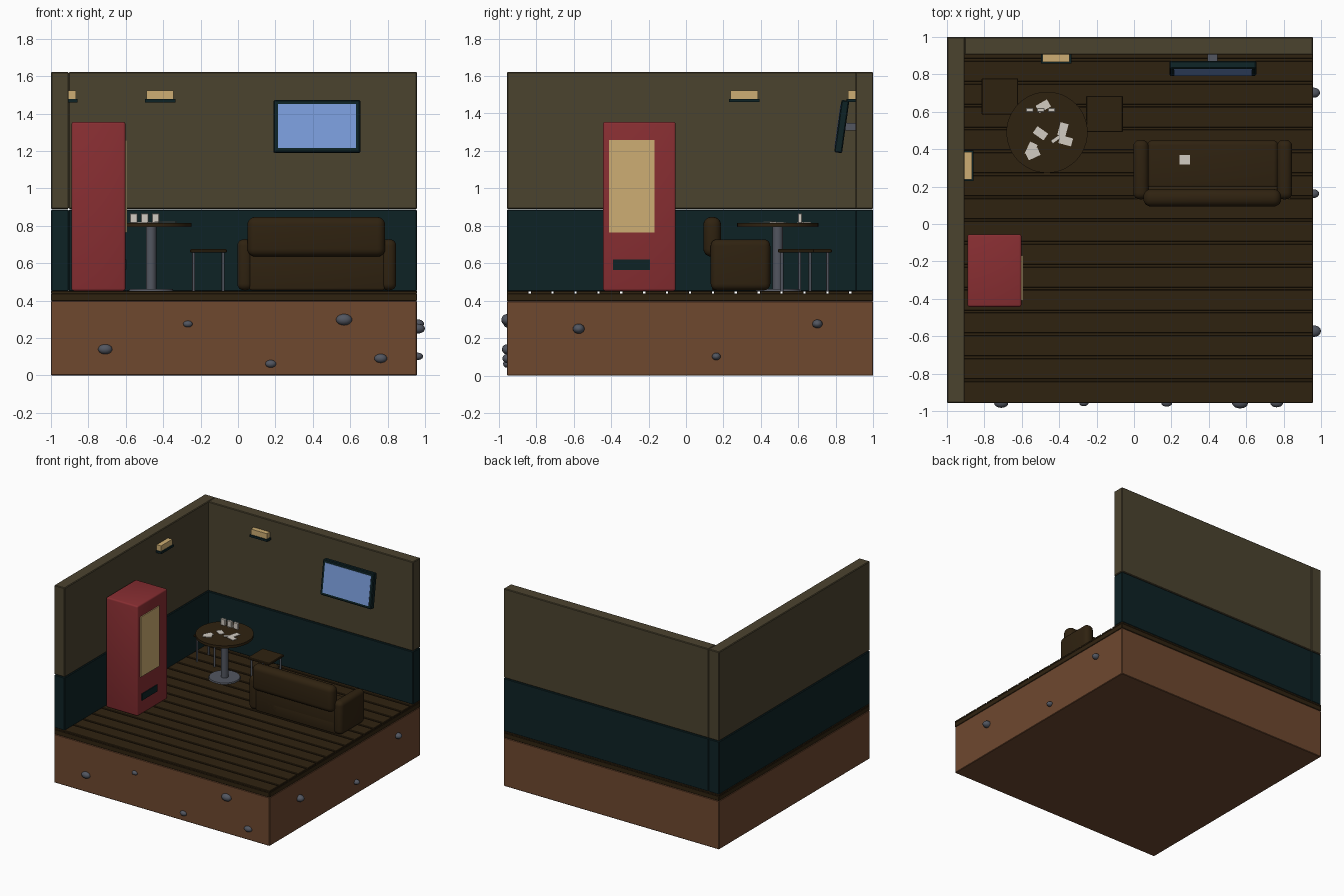
import bpy, bmesh, math
from mathutils import Matrix, Vector

if "Cube" in bpy.data.objects:
    bpy.data.objects.remove(bpy.data.objects["Cube"])


def material(name, rgb):
    lin = [(c / 255 / 12.92) if c < 11 else ((c / 255 + 0.055) / 1.055) ** 2.4 for c in rgb]
    m = bpy.data.materials.new(name)
    m.diffuse_color = (*lin, 1)
    m.use_nodes = True
    m.node_tree.nodes["Principled BSDF"].inputs["Base Color"].default_value = m.diffuse_color
    return m


SOIL = material("soil brown", (110, 72, 47))
WOOD = material("dark wood", (47, 34, 16))
OLIVE = material("olive wall", (75, 67, 47))
TEAL = material("dark teal", (13, 34, 37))
RED = material("red", (136, 46, 50))
TAN = material("warm tan", (205, 174, 115))
BLUE = material("screen blue", (122, 156, 218))
GREY = material("metal grey", (82, 86, 96))
PAPER = material("paper white", (210, 204, 194))


def finish(name, bm, mat, smooth=False):
    me = bpy.data.meshes.new(name)
    bm.normal_update()
    bm.to_mesh(me)
    bm.free()
    me.materials.append(mat)
    ob = bpy.data.objects.new(name, me)
    bpy.context.collection.objects.link(ob)
    if smooth:
        for o in bpy.context.selected_objects:
            o.select_set(False)
        ob.select_set(True)
        bpy.context.view_layer.objects.active = ob
        bpy.ops.object.shade_smooth_by_angle(angle=math.radians(40))
    return ob


def box(name, x, y, z, mat, bevel=0.0, segs=1, rot=None):
    """Box from (min, max) ranges, optionally bevelled and turned about its centre."""
    bm = bmesh.new()
    bmesh.ops.create_cube(bm, size=1)
    bmesh.ops.scale(bm, vec=(x[1] - x[0], y[1] - y[0], z[1] - z[0]), verts=bm.verts)
    if bevel:
        bmesh.ops.bevel(bm, geom=bm.edges[:], offset=bevel, segments=segs, profile=0.5, affect='EDGES')
    if rot:
        bmesh.ops.transform(bm, matrix=rot, verts=bm.verts)
    bmesh.ops.translate(bm, vec=(sum(x) / 2, sum(y) / 2, sum(z) / 2), verts=bm.verts)
    return finish(name, bm, mat, segs > 1)


def cylinder(name, x, y, z, r, mat, sides=32, r_top=None):
    bm = bmesh.new()
    bmesh.ops.create_cone(bm, cap_ends=True, segments=sides, radius1=r, radius2=r_top or r,
                          depth=z[1] - z[0], matrix=Matrix.Translation((x, y, sum(z) / 2)))
    return finish(name, bm, mat, True)


def stone(name, loc, radii):
    bm = bmesh.new()
    bmesh.ops.create_uvsphere(bm, u_segments=16, v_segments=10, radius=1)
    bmesh.ops.scale(bm, vec=radii, verts=bm.verts)
    bmesh.ops.translate(bm, vec=loc, verts=bm.verts)
    finish(name, bm, GREY, True)


# Ground block with stones in the two open sides
LO, HI = -0.957, 0.957
box("soil_block", (-1, HI), (LO, 1), (0, 0.398), SOIL, 0.004)
for x, z, r in [(-0.71, 0.14, 0.038), (-0.268, 0.275, 0.025), (0.175, 0.062, 0.029),
                (0.567, 0.298, 0.043), (0.763, 0.091, 0.034)]:
    stone("front_stone", (x, LO, z), (r, r * 0.68, r * 0.7))
for y, z, r in [(-0.573, 0.25, 0.031), (0.162, 0.102, 0.023), (0.702, 0.276, 0.027)]:
    stone("side_stone", (HI + 0.004, y, z), (r * 1.25, r, r * 0.85))

# Floor slab and planks
box("floor_slab", (-1, HI), (LO, 1), (0.398, 0.438), WOOD, 0.003)
step = (1 - LO) / 16
for i in range(16):
    y0 = LO + i * step
    box("floor_plank", (-1, HI), (y0 + (0.006 if i else 0), y0 + step - (0.006 if i < 15 else 0)),
        (0.436, 0.452), WOOD, 0.003)

# Walls in two colour bands
for band, z, mat in [("lower", (0.45, 0.886), TEAL), ("upper", (0.889, 1.622), OLIVE)]:
    box(band + "_left_wall", (-1, -0.905), (LO, 1), z, mat, 0.005)
    box(band + "_back_wall", (-0.905, HI), (0.905, 1), z, mat, 0.005)

# Vending machine
box("vending_cabinet", (-0.89, -0.602), (-0.443, -0.055), (0.452, 1.355), RED, 0.012, 3)
box("vending_window", (-0.603, -0.594), (-0.41, -0.168), (0.765, 1.258), TAN)
box("vending_slot", (-0.603, -0.596), (-0.39, -0.192), (0.565, 0.62), TEAL)

# Round table
TX, TY = -0.465, 0.49
cylinder("table_top", TX, TY, (0.793, 0.814), 0.217, WOOD, 48)
cylinder("table_post", TX, TY, (0.455, 0.795), 0.028, GREY, 24)
cylinder("table_foot", TX, TY, (0.45, 0.461), 0.12, GREY, 40, 0.115)

# Stools
for sx, sy in [(-0.717, 0.682), (-0.158, 0.588)]:
    box("stool_seat", (sx - 0.098, sx + 0.098), (sy - 0.097, sy + 0.097), (0.657, 0.675), WOOD, 0.004)
    for dx in (-0.079, 0.079):
        for dy in (-0.075, 0.075):
            cylinder("stool_leg", sx + dx, sy + dy, (0.45, 0.66), 0.008, GREY, 12)

# Loose sheets on the table
for i, (x, y, a) in enumerate([(-0.485, 0.63, 30), (-0.50, 0.485, -35), (-0.55, 0.40, 65), (-0.54, 0.375, 25),
                               (-0.38, 0.505, 75), (-0.365, 0.445, -15), (-0.415, 0.455, 35)]):
    h = 0.815 + i * 0.0006
    s = (0.035, 0.022) if i < 6 else (0.03, 0.01)
    box("table_sheet", (x - s[0], x + s[0]), (y - s[1], y + s[1]), (h, h + 0.004), PAPER,
        rot=Matrix.Rotation(math.radians(a), 4, 'Z'))

# Three upright cups with side handles
for x in (-0.558, -0.499, -0.441):
    box("cup", (x - 0.02, x + 0.02), (0.598, 0.62), (0.814, 0.866), PAPER, 0.003)

# Sofa with its back to the front
box("sofa_base", (0.06, 0.785), (0.138, 0.42), (0.455, 0.56), WOOD, 0.015, 3)
box("sofa_rear", (0.06, 0.785), (0.138, 0.2), (0.455, 0.68), WOOD, 0.012, 3)
box("sofa_cushion", (0.072, 0.77), (0.185, 0.447), (0.53, 0.62), WOOD, 0.025, 4)
box("sofa_backrest", (0.05, 0.787), (0.093, 0.187), (0.635, 0.847), WOOD, 0.042, 5)
for x in (-0.004, 0.764):
    box("sofa_arm", (x, x + 0.082), (0.132, 0.45), (0.455, 0.728), WOOD, 0.035, 5)
box("sofa_sheet", (0.244, 0.3), (0.317, 0.368), (0.62, 0.628), PAPER)

# Wall screen leaning back on a bracket
tilt = Matrix.Rotation(math.radians(-8), 4, 'X')
c = Vector((0.422, 0.832, 1.33))
box("screen_frame", (c.x - 0.232, c.x + 0.232), (c.y - 0.021, c.y + 0.021),
    (c.z - 0.141, c.z + 0.141), TEAL, 0.006, rot=tilt)
p = c + tilt @ Vector((0, -0.021, 0))
box("screen_panel", (p.x - 0.209, p.x + 0.209), (p.y - 0.003, p.y + 0.003),
    (p.z - 0.119, p.z + 0.119), BLUE, rot=tilt)
box("screen_bracket", (0.392, 0.446), (0.84, 0.907), (1.31, 1.35), GREY)

# Wall lamps on dark trays
box("back_lamp", (-0.49, -0.345), (0.866, 0.906), (1.476, 1.522), TAN)
box("back_lamp_tray", (-0.497, -0.335), (0.857, 0.906), (1.46, 1.477), TEAL)
box("left_lamp", (-0.906, -0.866), (0.238, 0.384), (1.476, 1.522), TAN)
box("left_lamp_tray", (-0.906, -0.857), (0.23, 0.392), (1.46, 1.477), TEAL)
